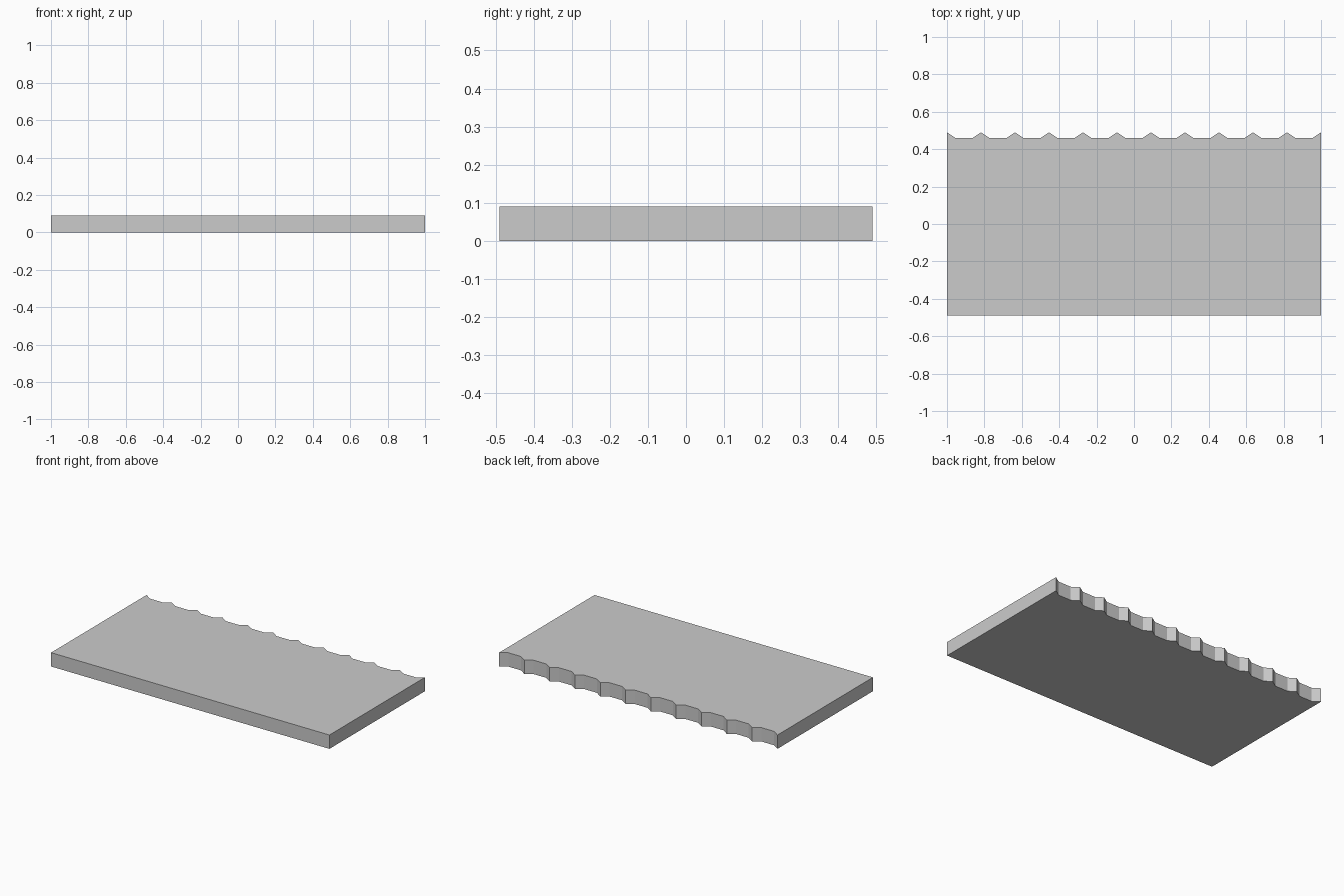
import bpy, bmesh

if "Cube" in bpy.data.objects:
    bpy.data.objects.remove(bpy.data.objects["Cube"])

WIDTH, HALF_DEPTH, HEIGHT = 2.0, 0.49, 0.09
SCALLOPS, NOTCH = 11, 0.03

# Outline: straight front, scalloped back edge made of three-sided notches
pitch = WIDTH / SCALLOPS
outline = [(-1, -HALF_DEPTH), (1, -HALF_DEPTH), (1, HALF_DEPTH)]
for i in range(SCALLOPS):
    x = 1 - i * pitch
    outline += [(x - pitch * 0.25, HALF_DEPTH - NOTCH),
                (x - pitch * 0.75, HALF_DEPTH - NOTCH),
                (x - pitch, HALF_DEPTH)]

# Extrude the outline into a flat slab
bm = bmesh.new()
base = bm.faces.new([bm.verts.new((x, y, 0)) for x, y in outline])
top = bmesh.ops.extrude_face_region(bm, geom=[base], use_keep_orig=True)
bmesh.ops.translate(bm, vec=(0, 0, HEIGHT),
                    verts=[v for v in top["geom"] if isinstance(v, bmesh.types.BMVert)])
bmesh.ops.recalc_face_normals(bm, faces=bm.faces)

mesh = bpy.data.meshes.new("scalloped_slab")
bm.to_mesh(mesh)
bm.free()
slab = bpy.data.objects.new("scalloped_slab", mesh)
bpy.context.collection.objects.link(slab)
